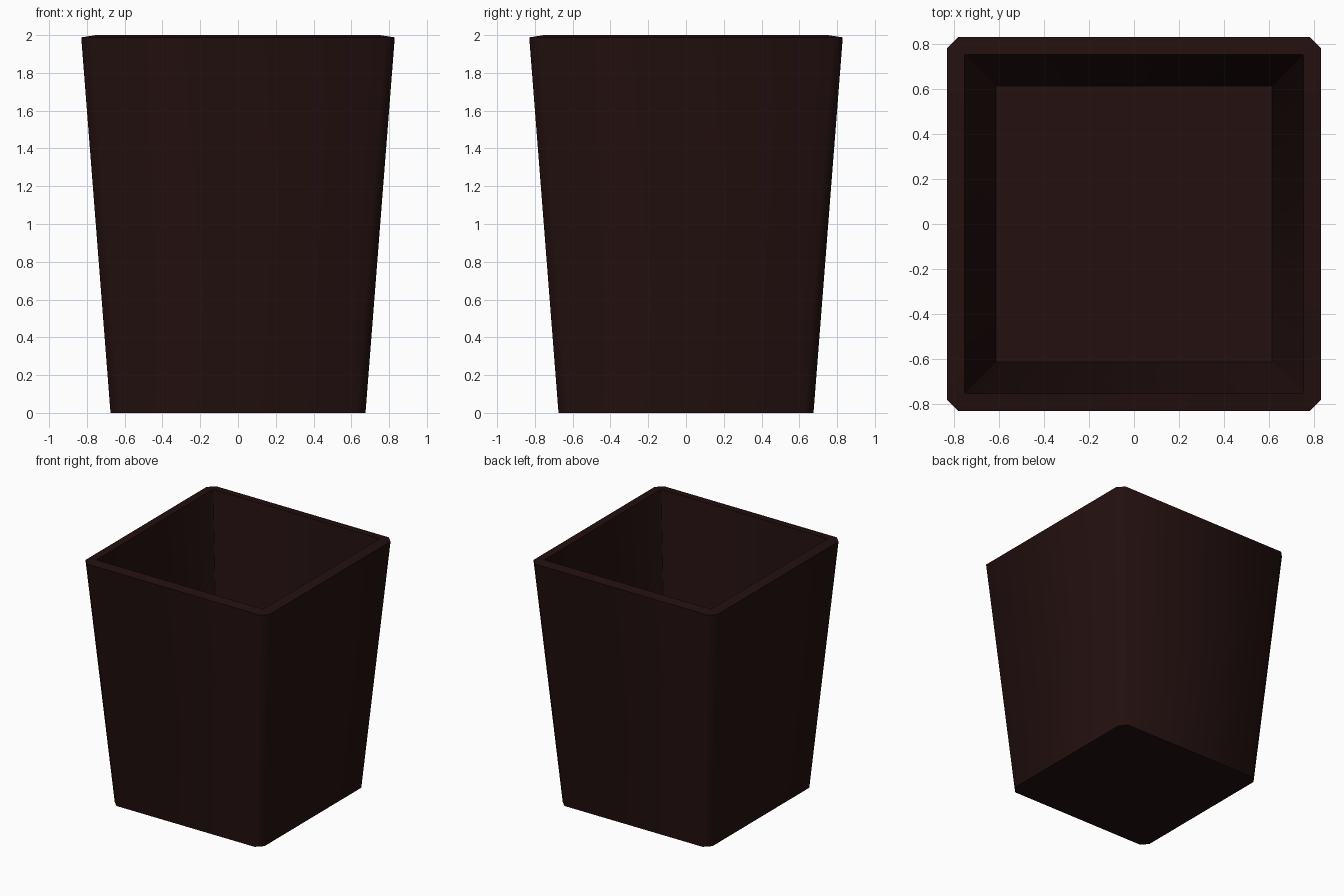
import bpy, bmesh, math

if "Cube" in bpy.data.objects:
    bpy.data.objects.remove(bpy.data.objects["Cube"])

# Single dark brown material
mat = bpy.data.materials.new("dark brown")
mat.diffuse_color = (0.017, 0.005, 0.005, 1)
mat.use_nodes = True
mat.node_tree.nodes["Principled BSDF"].inputs["Base Color"].default_value = mat.diffuse_color

CORNER = 0.052


def ring(bm, half, z, cut):
    """Chamfered square loop of eight vertices."""
    pts = [(half, -half + cut), (half, half - cut)]
    verts = []
    for k in range(4):
        c, s = round(math.cos(k * math.pi / 2)), round(math.sin(k * math.pi / 2))
        verts += [bm.verts.new((x * c - y * s, x * s + y * c, z)) for x, y in pts]
    return verts


bm = bmesh.new()
# Outer wall, sloped rim, inner wall down to the inner floor
rings = [ring(bm, 0.675, 0.0, CORNER),
         ring(bm, 0.83, 1.988, CORNER),
         ring(bm, 0.751, 2.0, 0.002),
         ring(bm, 0.613, 0.2, 0.002)]
for a, b in zip(rings, rings[1:]):
    for i in range(8):
        j = (i + 1) % 8
        bm.faces.new((a[i], a[j], b[j], b[i]))
bm.faces.new(rings[0][::-1])   # underside
bm.faces.new(rings[-1])        # inner floor
bmesh.ops.recalc_face_normals(bm, faces=bm.faces)

mesh = bpy.data.meshes.new("planter_pot")
bm.to_mesh(mesh)
bm.free()
mesh.materials.append(mat)
pot = bpy.data.objects.new("planter_pot", mesh)
bpy.context.collection.objects.link(pot)

# Soft corners, crisp rim and base
bpy.context.view_layer.objects.active = pot
pot.select_set(True)
bpy.ops.object.shade_smooth_by_angle(angle=math.radians(50))
